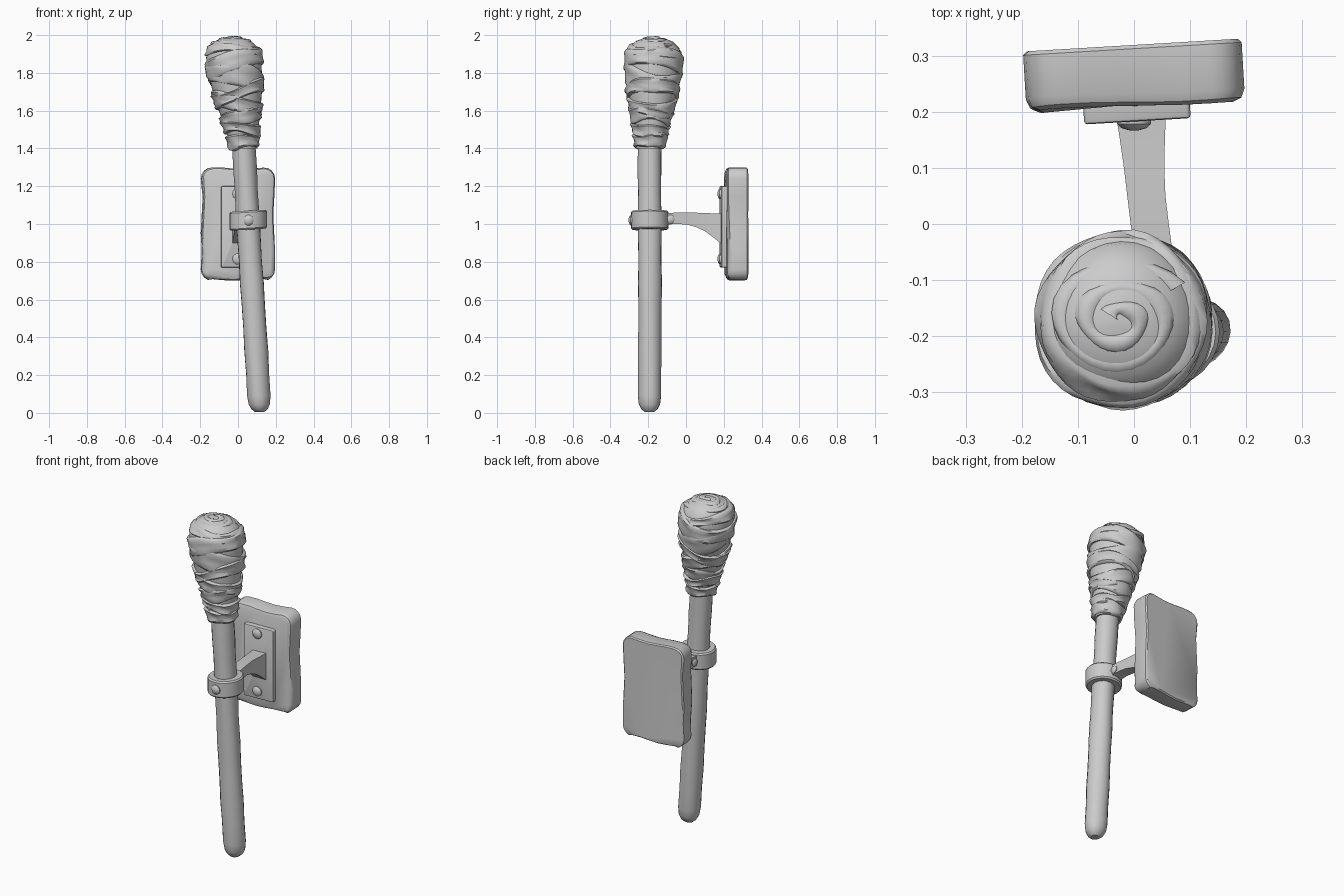
import bpy, bmesh, random
from math import sin, cos, pi, radians
from mathutils import Vector, Matrix

random.seed(4)
cube = bpy.data.objects.get("Cube")
if cube:
    bpy.data.objects.remove(cube, do_unlink=True)

grey = bpy.data.materials.new("plain grey")
grey.use_nodes = True
colour = (0.6, 0.6, 0.6, 1)
grey.diffuse_color = colour
grey.node_tree.nodes["Principled BSDF"].inputs["Base Color"].default_value = colour


def finish(name, bm, angle=40):
    bmesh.ops.recalc_face_normals(bm, faces=bm.faces)
    mesh = bpy.data.meshes.new(name)
    bm.to_mesh(mesh)
    bm.free()
    obj = bpy.data.objects.new(name, mesh)
    bpy.context.collection.objects.link(obj)
    mesh.materials.append(grey)
    bpy.ops.object.select_all(action='DESELECT')
    obj.select_set(True)
    bpy.context.view_layer.objects.active = obj
    bpy.ops.object.shade_smooth_by_angle(angle=radians(angle))
    return obj


def loft(name, rings, loop=False, angle=40):
    """Skin a list of closed rings; loop joins last to first, otherwise ends are capped."""
    bm = bmesh.new()
    rows = [[bm.verts.new(p) for p in ring] for ring in rings]
    n = len(rows[0])
    for low, high in zip(rows, rows[1:] + (rows[:1] if loop else [])):
        for i in range(n):
            j = (i + 1) % n
            bm.faces.new((low[i], low[j], high[j], high[i]))
    if not loop:
        bm.faces.new(rows[0])
        bm.faces.new(rows[-1])
    return finish(name, bm, angle)


def axis(z):
    """Centre of the leaning torch at height z."""
    s = min(max((z - 1.4) / 0.4, 0), 1)
    return Vector((0.115 - 0.06 * z - 0.024 * s, -0.192 + 0.02 * s, z))


def around(z, r, n, wobble=0.0):
    return [axis(z) + Vector((cos(a), sin(a), 0)) * (r + wobble * sin(3 * a + 5 * z))
            for a in (2 * pi * i / n for i in range(n))]


# Wooden handle with a rounded foot
foot = [(0.005, 0.025), (0.02, 0.043), (0.045, 0.056), (0.09, 0.062)]
shaft = [(0.09 + 0.12 * i, 0.062 + 0.0015 * sin(4 * i)) for i in range(1, 12)]
loft("handle", [around(z, r, 20, 0.0015) for z, r in foot + shaft])

# Cloth head core
CORE = [(1.40, 0.070), (1.50, 0.087), (1.60, 0.110), (1.70, 0.130), (1.80, 0.142),
        (1.88, 0.147), (1.93, 0.135), (1.965, 0.100), (1.982, 0.060), (1.99, 0.010)]


def core_radius(z):
    for (z0, r0), (z1, r1) in zip(CORE, CORE[1:]):
        if z <= z1:
            return r0 + (r1 - r0) * max(z - z0, 0) / (z1 - z0)
    return 0.01


loft("cloth_core", [around(z, r, 32, 0.002) for z, r in CORE], angle=60)

# Overlapping cloth wraps: height, width, thickness, tilt, tilt direction
WRAPS = [(1.437, 0.07, 0.014, 0.006, 0), (1.50, 0.06, 0.015, -0.014, 0.5),
         (1.56, 0.07, 0.012, 0.022, -0.4), (1.63, 0.08, 0.013, -0.03, 0.3),
         (1.69, 0.07, 0.015, 0.05, 0), (1.77, 0.11, 0.012, -0.03, 0.8),
         (1.85, 0.10, 0.014, 0.042, -0.3), (1.915, 0.05, 0.010, -0.018, 1.2)]
FOLD = [(-1, -0.8), (-0.95, 0.5), (-0.7, 1), (-0.2, 0.65), (0.3, 0.75),
        (0.75, 1.1), (0.95, 0.6), (1, -0.8)]
for k, (zc, width, thick, tilt, turn) in enumerate(WRAPS):
    rings = []
    for i in range(44):
        a = 2 * pi * i / 44
        mid = zc + tilt * cos(a - turn) + 0.005 * sin(3 * a + k)
        half = width / 2 * (1 + 0.2 * sin(2 * a + 2 * k))
        ring = []
        for v, t in FOLD:
            z = mid + v * half
            crease = 0.003 * sin(5 * a + 3 * v + 2 * k) if t > 0 else 0
            r = core_radius(z) + t * thick + crease
            ring.append(axis(z) + Vector((cos(a), sin(a), 0)) * r)
        rings.append(ring)
    loft(f"cloth_wrap_{k + 1}", rings, loop=True, angle=50)

# Coiled cloth end on the crown
coil = []
for i in range(61):
    t = i / 60
    a, r = 0.6 + t * 4.6 * pi, 0.118 - 0.1 * t
    out = Vector((cos(a), 0.85 * sin(a), 0))
    centre = axis(1.984 - 0.034 * (r / 0.11) ** 2) + out * r
    w = 0.019 + 0.004 * sin(3 * a)
    coil.append([centre + out * w * cos(b) + Vector((0, 0, 0.013 * sin(b)))
                 for b in (2 * pi * j / 8 for j in range(8))])
loft("crown_coil", coil, angle=60)

# Iron collar round the handle
SECTION = [(0.056, -0.05), (0.092, -0.05), (0.099, -0.042),
           (0.099, 0.042), (0.092, 0.05), (0.056, 0.05)]
collar = []
for i in range(24):
    a = 2 * pi * i / 24
    out = Vector((cos(a), sin(a), -0.06 * cos(a) * -1))
    collar.append([axis(1.02) + out * r + Vector((0, 0, h)) for r, h in SECTION])
loft("collar", collar, loop=True, angle=35)

# Curved bracket arm: depth, centre, half width, underside, top
ARM = [(-0.12, 0.040, 0.036, 0.995, 1.055), (-0.06, 0.036, 0.034, 1.0, 1.06),
       (0.0, 0.028, 0.034, 0.998, 1.06), (0.05, 0.022, 0.034, 0.985, 1.06),
       (0.10, 0.018, 0.036, 0.962, 1.058), (0.15, 0.015, 0.040, 0.925, 1.056),
       (0.20, 0.012, 0.045, 0.885, 1.056)]
loft("bracket_arm", [[(c - w, y, lo), (c + w, y, lo), (c + w, y, hi), (c - w, y, hi)]
                     for y, c, w, lo, hi in ARM], angle=30)


# Slabs with rounded corners, turned slightly on the wall
def slab(name, size, centre, corner, edge, rough):
    bm = bmesh.new()
    bmesh.ops.create_cube(bm, size=1, matrix=Matrix.Diagonal((*size, 1)))
    upright = [e for e in bm.edges
               if abs((e.verts[0].co - e.verts[1].co).normalized().y) > 0.9]
    bmesh.ops.bevel(bm, geom=upright, offset=corner, segments=4, profile=0.5, affect='EDGES')
    rim = [e for e in bm.edges if all(v.co.y < 0 for v in e.verts)]
    bmesh.ops.bevel(bm, geom=rim, offset=edge, segments=2, profile=0.5, affect='EDGES')
    back = [e for e in bm.edges if all(v.co.y > size[1] * 0.49 for v in e.verts)]
    bmesh.ops.bevel(bm, geom=back, offset=edge * 0.3, segments=1, affect='EDGES')
    if rough:
        long_edges = [e for e in bm.edges if e.calc_length() > 0.2]
        bmesh.ops.subdivide_edges(bm, edges=long_edges, cuts=4, use_grid_fill=True)
        for v in bm.verts:
            x, z = v.co.x, v.co.z
            if abs(x) < size[0] * 0.4:
                v.co.z -= rough * (1 + sin(22 * x + 3 * z)) * (1 if z > 0 else -1) * abs(z) / size[2]
            if abs(z) < size[2] * 0.4:
                v.co.x -= rough * (1 + sin(17 * z + 4 * x)) * x / size[0]
            if v.co.y < 0:
                v.co.y += rough * 0.4 * sin(14 * x + 11 * z)
    bm.transform(Matrix.Translation(centre) @ Matrix.Rotation(radians(3.4), 4, 'Z'))
    return finish(name, bm, 35)


slab("wall_board", (0.39, 0.108, 0.60), (0, 0.265, 1.0), 0.06, 0.022, 0.010)
slab("mount_plate", (0.19, 0.04, 0.43), (0.005, 0.203, 0.985), 0.008, 0.006, 0)


# Domed rivets
def rivet(name, at, direction, r, height):
    turn = Vector(direction).to_track_quat('Z', 'Y')
    steps = [(1, -0.5), (1, 0.3), (0.75, 0.75), (0.3, 1)]
    loft(name, [[Vector(at) + turn @ Vector((r * s * cos(a), r * s * sin(a), height * h))
                 for a in (2 * pi * j / 10 for j in range(10))] for s, h in steps])


rivet("plate_rivet_top", (0.0, 0.183, 1.16), (0, -1, 0), 0.030, 0.016)
rivet("plate_rivet_bottom", (0.0, 0.183, 0.815), (0, -1, 0), 0.030, 0.016)
rivet("collar_rivet_front", (0.056, -0.288, 1.02), (0, -1, 0), 0.028, 0.016)
for side, name in ((1, "left"), (-1, "right")):
    rivet(f"arm_rivet_{name}", (0.037 + side * 0.034, -0.083, 1.025), (side, 0, 0), 0.024, 0.012)
